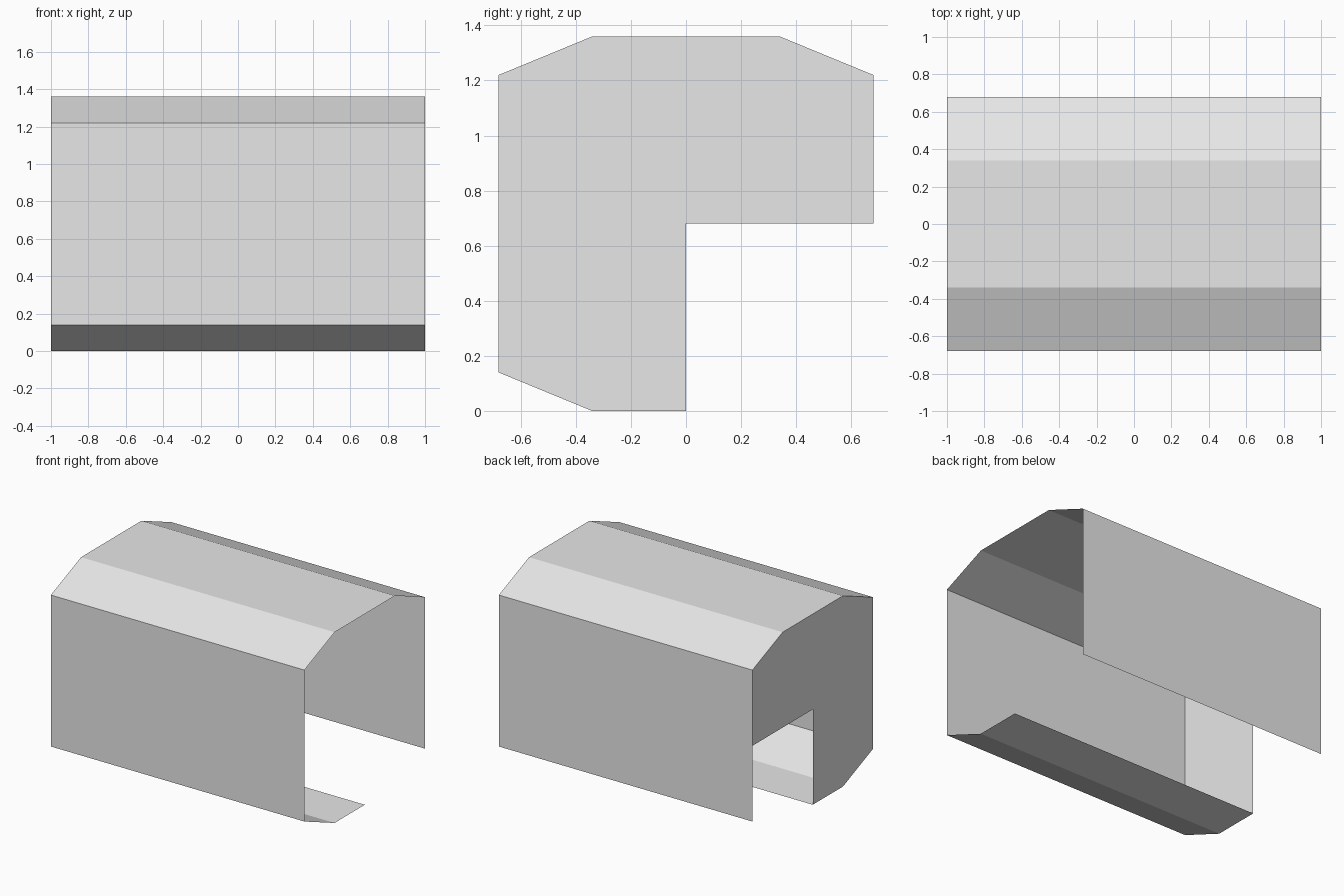
import bpy

if "Cube" in bpy.data.objects:
    bpy.data.objects.remove(bpy.data.objects["Cube"])

HALF_LEN = 1.0            # half length along x
W, H = 0.68, 1.36         # half width, full height
CY, CZ = 0.34, 0.14       # chamfer: flat half width, corner drop

grey = bpy.data.materials.new("light_grey")
grey.diffuse_color = (0.8, 0.8, 0.8, 1)
grey.use_nodes = True
grey.node_tree.nodes["Principled BSDF"].inputs["Base Color"].default_value = grey.diffuse_color


def make_object(name, verts, faces):
    mesh = bpy.data.meshes.new(name)
    mesh.from_pydata(verts, [], faces)
    mesh.materials.append(grey)
    mesh.update()
    obj = bpy.data.objects.new(name, mesh)
    bpy.context.collection.objects.link(obj)
    return obj


# Cross-section (y, z), from the middle of the floor round the front and over the top
arch = [(0, 0), (-CY, 0), (-W, CZ), (-W, H - CZ), (-CY, H), (CY, H), (W, H - CZ)]

# Open shell: floor strip, front wall, roof and back wall
section = arch + [(W, CZ)]
n = len(section)
verts = [(x, y, z) for x in (-HALF_LEN, HALF_LEN) for y, z in section]
make_object("outer_shell", verts,
            [(i, i + n, i + n + 1, i + 1) for i in range(n - 1)])

# End wall on the left, with its lower back quarter left open
outline = arch + [(W, H / 2), (0, H / 2)]
make_object("end_wall", [(-HALF_LEN, y, z) for y, z in outline],
            [tuple(range(len(outline)))])
